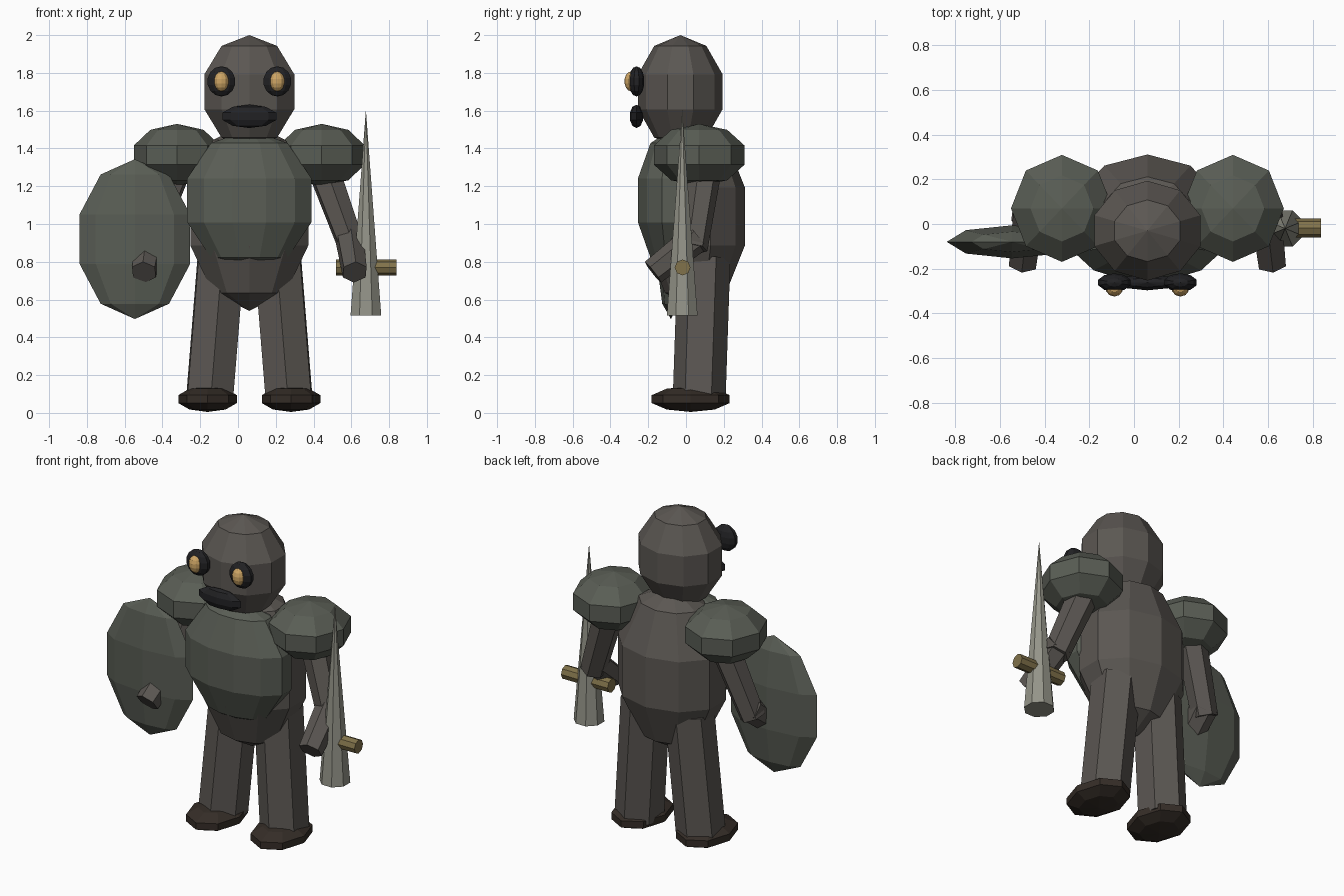
import bpy, bmesh, math
from mathutils import Vector, Matrix

if "Cube" in bpy.data.objects:
    bpy.data.objects.remove(bpy.data.objects["Cube"])

AXIS = 0.06  # the figure's symmetry plane


def material(name, r, g, b):
    m = bpy.data.materials.new(name)
    m.diffuse_color = (r, g, b, 1)
    m.use_nodes = True
    m.node_tree.nodes["Principled BSDF"].inputs["Base Color"].default_value = m.diffuse_color
    return m


HIDE = material("hide", 0.105, 0.095, 0.085)
ARMOUR = material("armour", 0.10, 0.11, 0.09)
BLACK = material("black", 0.016, 0.016, 0.018)
AMBER = material("amber", 0.62, 0.38, 0.13)
BROWN = material("brown", 0.035, 0.026, 0.02)
STEEL = material("steel", 0.30, 0.30, 0.25)
BRASS = material("brass", 0.22, 0.17, 0.07)


def finish(name, bm, mat):
    bmesh.ops.recalc_face_normals(bm, faces=bm.faces)
    me = bpy.data.meshes.new(name)
    bm.to_mesh(me)
    bm.free()
    me.materials.append(mat)
    ob = bpy.data.objects.new(name, me)
    bpy.context.collection.objects.link(ob)
    return ob


def ball(name, centre, radii, mat, segs=8, rings=5, turn=0):
    """Low-poly ellipsoid with its pole along z."""
    bm = bmesh.new()
    bmesh.ops.create_uvsphere(bm, u_segments=segs, v_segments=rings, radius=1)
    bm.transform(Matrix.Translation(centre) @ Matrix.Diagonal((*radii, 1))
                 @ Matrix.Rotation(math.radians(turn), 4, 'Z'))
    return finish(name, bm, mat)


def rod(name, a, b, r1, r2, mat, sides=6, turn=0):
    """Tapered prism from point a to point b."""
    a, b = Vector(a), Vector(b)
    d = b - a
    bm = bmesh.new()
    bmesh.ops.create_cone(bm, cap_ends=True, segments=sides, radius1=r1,
                          radius2=r2, depth=d.length)
    bm.transform(Matrix.Translation((a + b) / 2)
                 @ d.to_track_quat('Z', 'Y').to_matrix().to_4x4()
                 @ Matrix.Rotation(math.radians(turn), 4, 'Z'))
    bmesh.ops.remove_doubles(bm, verts=bm.verts, dist=1e-5)
    return finish(name, bm, mat)


# Body, chest plate and head
ball("torso", (AXIS, 0.05, 1.04), (0.345, 0.275, 0.50), HIDE, segs=10)
ball("chest_plate", (AXIS, -0.08, 1.125), (0.358, 0.19, 0.375), ARMOUR, segs=12, turn=15)
ball("head", (AXIS, -0.03, 1.70), (0.263, 0.235, 0.30), HIDE, segs=10)
ball("mouth", (AXIS, -0.262, 1.57), (0.15, 0.037, 0.062), BLACK)

# Paired parts
for side, s in (("left", -1), ("right", 1)):
    def at(x, y, z):
        return (AXIS + s * x, y, z)

    # Eyes
    ball(side + "_eye_socket", at(0.148, -0.262, 1.755), (0.078, 0.042, 0.08), BLACK, 10, 7)
    ball(side + "_eye", at(0.148, -0.29, 1.755), (0.04, 0.036, 0.053), AMBER, 10, 7)
    # Arms
    ball(side + "_shoulder_guard", at(0.383, 0.07, 1.365), (0.24, 0.252, 0.165), ARMOUR)
    rod(side + "_upper_arm", at(0.37, 0.11, 1.35), at(0.545, 0.04, 0.87), 0.09, 0.075, HIDE)
    rod(side + "_forearm", at(0.53, 0.06, 0.93), at(0.558, -0.175, 0.745), 0.08, 0.07, HIDE)
    # Legs
    rod(side + "_leg", at(0.15, 0.095, 0.82), at(0.21, 0.07, 0.08), 0.14, 0.14, HIDE, turn=s * 10)
    ball(side + "_foot", at(0.221, 0.025, 0.073), (0.163, 0.217, 0.068), BROWN)

# Shield on the left arm
ball("shield", (-0.546, -0.08, 0.92), (0.308, 0.078, 0.423), ARMOUR)

# Sword in the right hand
rod("sword_blade", (0.677, -0.02, 0.515), (0.677, -0.02, 1.605), 0.088, 0.0, STEEL, 8, 22.5)
rod("sword_crossguard", (0.52, -0.018, 0.77), (0.838, -0.018, 0.77), 0.042, 0.042, BRASS, 8)
